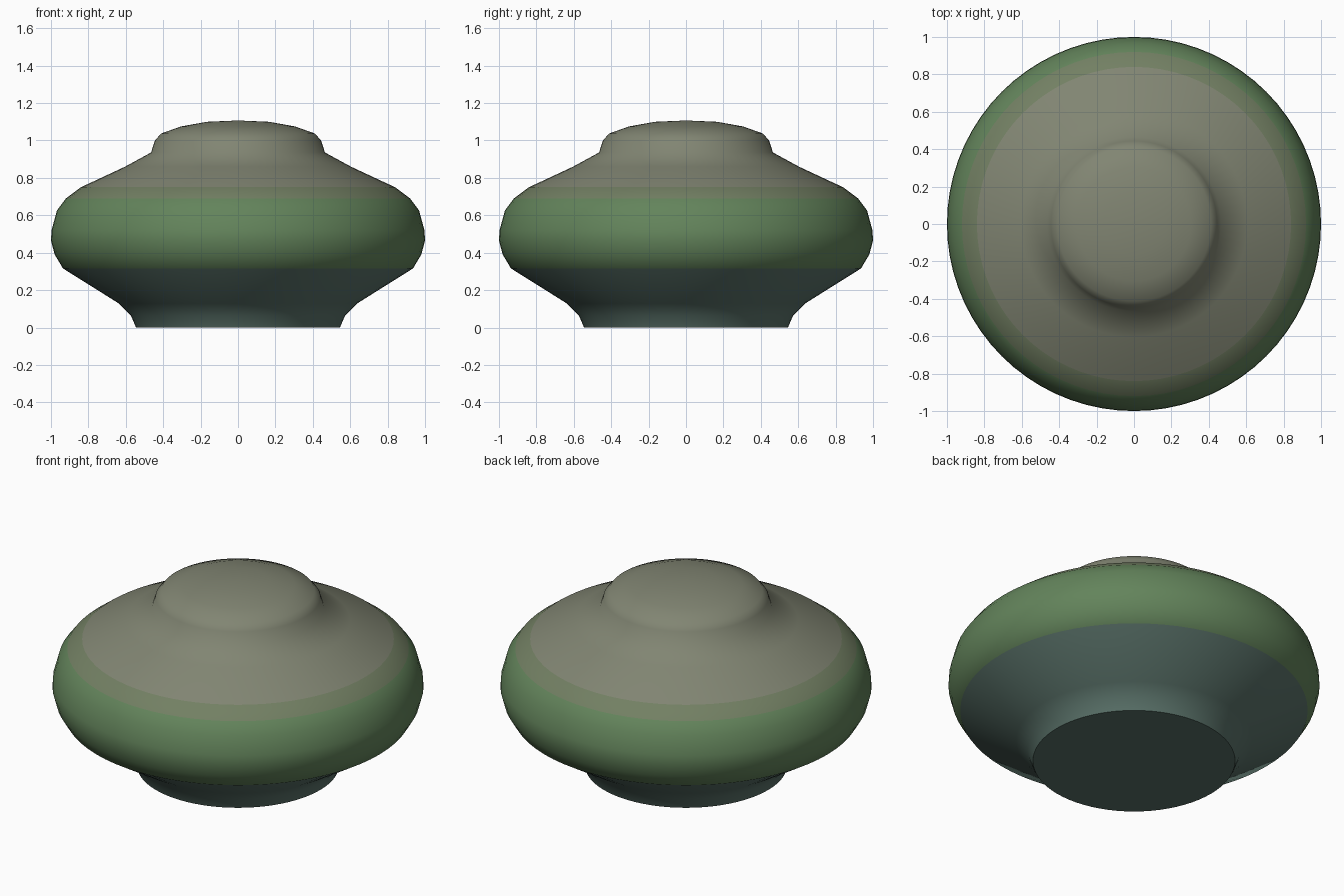
import bpy, bmesh, math

if "Cube" in bpy.data.objects:
    bpy.data.objects.remove(bpy.data.objects["Cube"])

SEGMENTS = 72


def material(name, rgb):
    mat = bpy.data.materials.new(name)
    mat.diffuse_color = (*rgb, 1.0)
    mat.use_nodes = True
    mat.node_tree.nodes["Principled BSDF"].inputs["Base Color"].default_value = mat.diffuse_color
    return mat


# Half profile of the squat vessel: (radius, height), foot to crown
profile = [
    (0.0, 0.0), (0.545, 0.0), (0.573, 0.065), (0.636, 0.128),
    (0.936, 0.316), (0.98, 0.39), (1.0, 0.465), (0.997, 0.52),
    (0.968, 0.626), (0.92, 0.69), (0.84, 0.75), (0.604, 0.86),
    (0.465, 0.936), (0.444, 1.0), (0.412, 1.037), (0.305, 1.075),
    (0.166, 1.1), (0.0, 1.107),
]

# Revolve the profile around the vertical axis
bm = bmesh.new()
verts = [bm.verts.new((r, 0, z)) for r, z in profile]
edges = [bm.edges.new(pair) for pair in zip(verts, verts[1:])]
bmesh.ops.spin(bm, geom=verts + edges, cent=(0, 0, 0), axis=(0, 0, 1),
               angle=math.tau, steps=SEGMENTS, use_merge=False)
bmesh.ops.remove_doubles(bm, verts=bm.verts, dist=0.0005)
bmesh.ops.recalc_face_normals(bm, faces=bm.faces)

# Colour zones by height: teal foot, green belly, olive shoulder, grey crown
zones = [0.33, 0.66, 0.80]
for face in bm.faces:
    z = face.calc_center_median().z
    face.material_index = sum(z > limit for limit in zones)

mesh = bpy.data.meshes.new("vessel_body")
bm.to_mesh(mesh)
bm.free()
for name, rgb in [("teal", (0.10, 0.165, 0.14)), ("green", (0.125, 0.23, 0.105)),
                  ("olive", (0.17, 0.215, 0.125)), ("grey_olive", (0.22, 0.235, 0.17))]:
    mesh.materials.append(material(name, rgb))

body = bpy.data.objects.new("vessel_body", mesh)
bpy.context.collection.objects.link(body)
bpy.context.view_layer.objects.active = body
body.select_set(True)
bpy.ops.object.shade_smooth_by_angle(angle=math.radians(55))
